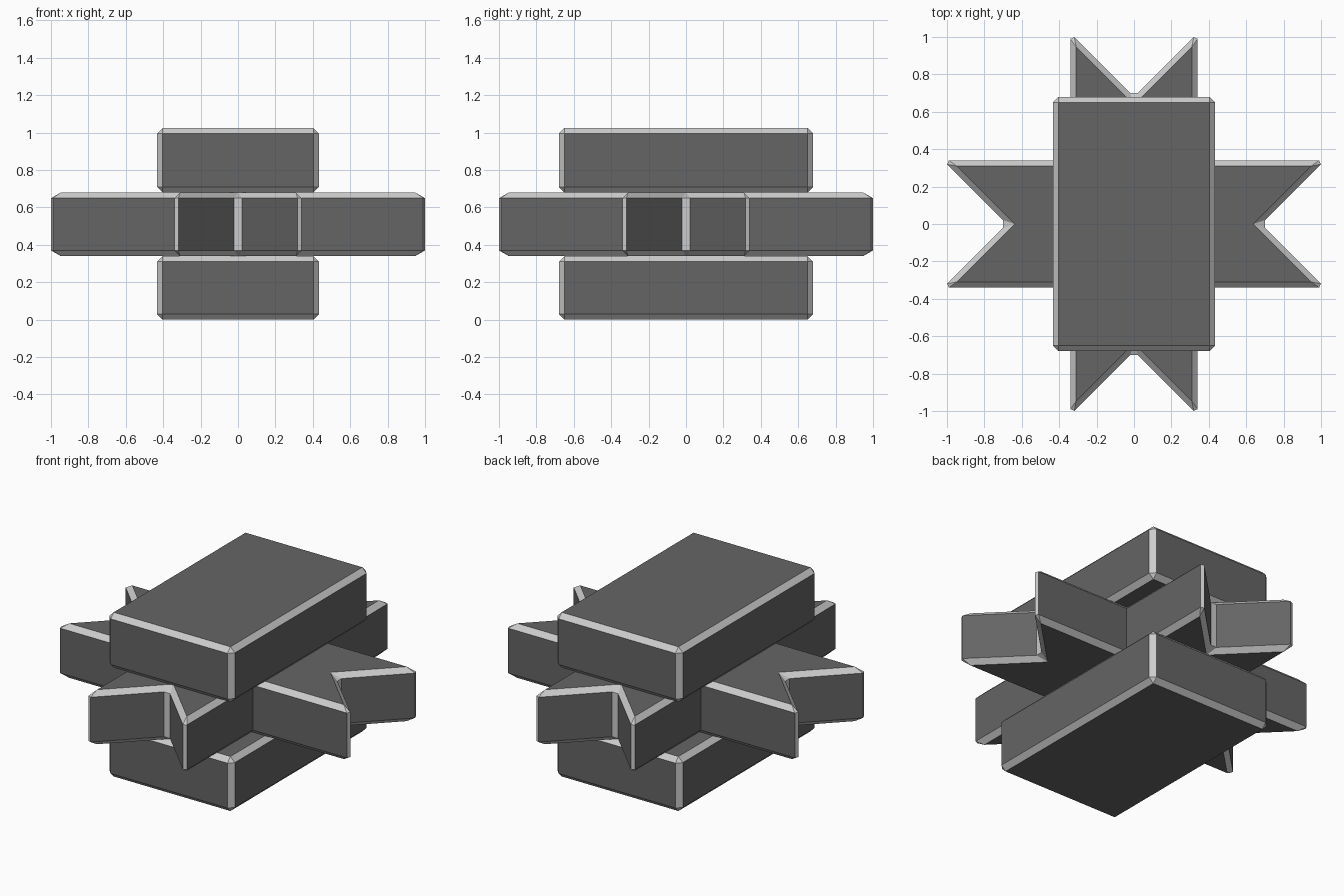
import bpy, bmesh

if "Cube" in bpy.data.objects:
    bpy.data.objects.remove(bpy.data.objects["Cube"])

U = 0.34          # bar thickness
BEVEL = 0.03


def material(name, value):
    m = bpy.data.materials.new(name)
    m.diffuse_color = (value, value, value, 1)
    m.use_nodes = True
    m.node_tree.nodes["Principled BSDF"].inputs["Base Color"].default_value = m.diffuse_color
    return m


DARK = material("dark_face", 0.13)
LIGHT = material("light_edge", 0.6)


def extruded(name, outline, z0, z1):
    """Extrude a counter-clockwise outline and chamfer it with a light edge."""
    bm = bmesh.new()
    face = bm.faces.new([bm.verts.new((x, y, z0)) for x, y in outline])
    top = bmesh.ops.extrude_face_region(bm, geom=[face])["geom"]
    bmesh.ops.translate(bm, vec=(0, 0, z1 - z0),
                        verts=[v for v in top if isinstance(v, bmesh.types.BMVert)])
    bmesh.ops.recalc_face_normals(bm, faces=bm.faces)
    mesh = bpy.data.meshes.new(name)
    bm.to_mesh(mesh)
    bm.free()
    mesh.materials.append(DARK)
    mesh.materials.append(LIGHT)
    obj = bpy.data.objects.new(name, mesh)
    bpy.context.collection.objects.link(obj)
    mod = obj.modifiers.new("chamfer", 'BEVEL')
    mod.width = BEVEL
    mod.segments = 1
    mod.material = 1
    return obj


# Flat slabs below and above the cross
slab = [(-0.433, -2 * U), (0.433, -2 * U), (0.433, 2 * U), (-0.433, 2 * U)]
extruded("bottom_slab", slab, 0, U)
extruded("top_slab", slab, 2 * U, 3 * U + 0.005)

# Two crossing bars with V-notched ends
bar = [(-3 * U, -U), (3 * U, -U), (2 * U, 0), (3 * U, U), (-3 * U, U), (-2 * U, 0)]
extruded("side_to_side_bar", bar, U, 2 * U)
extruded("front_to_back_bar", [(-y, x) for x, y in bar], U, 2 * U)
